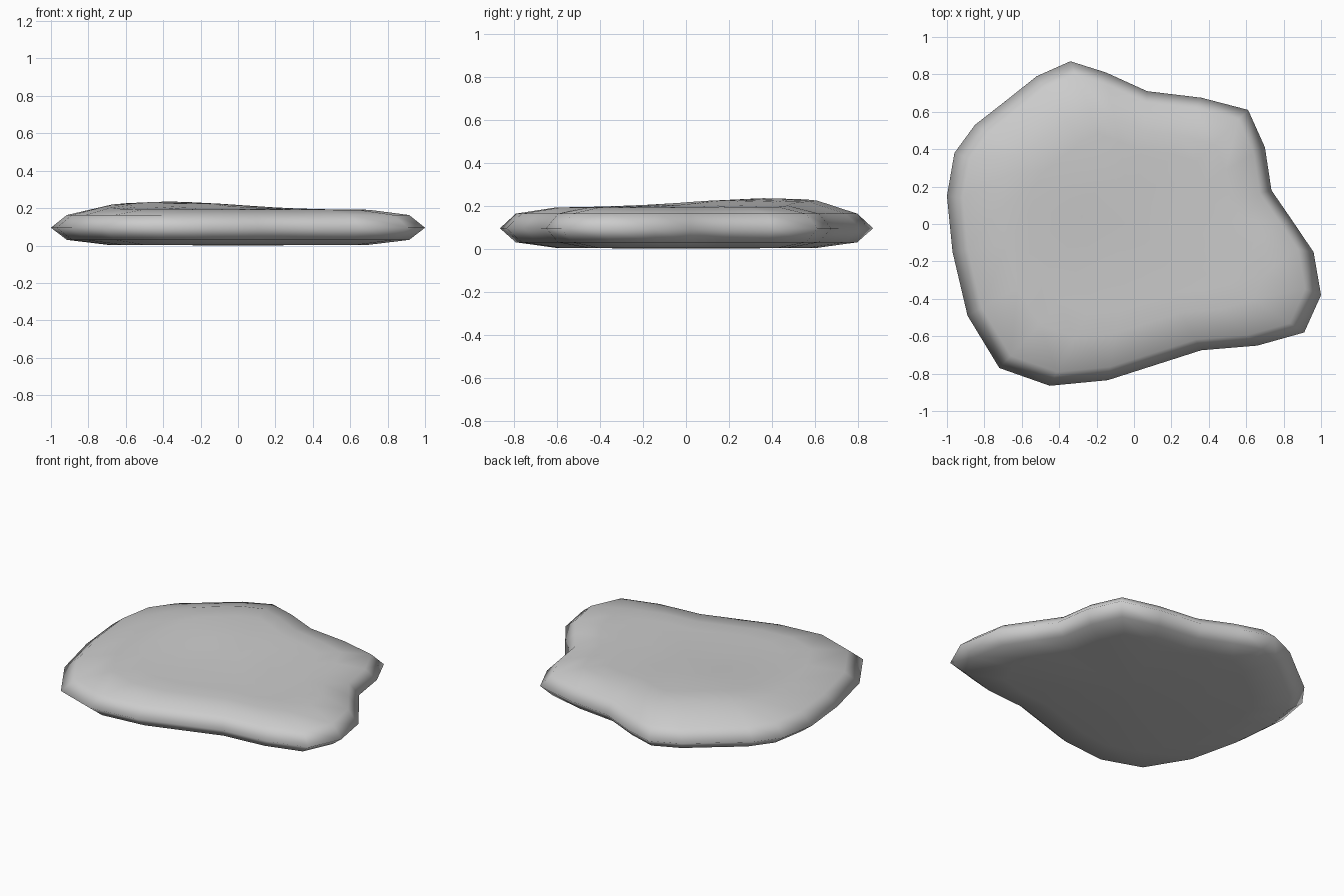
import bpy, bmesh, math

if "Cube" in bpy.data.objects:
    bpy.data.objects.remove(bpy.data.objects["Cube"])

# Irregular outline of the flat stone, seen from above
OUTLINE = [(-0.34, 0.87), (-0.15, 0.81), (0.07, 0.71), (0.36, 0.675), (0.61, 0.61),
           (0.70, 0.41), (0.735, 0.18), (0.845, 0.02), (0.96, -0.15), (1.0, -0.38),
           (0.91, -0.58), (0.66, -0.65), (0.36, -0.675), (0.11, -0.755), (-0.14, -0.835),
           (-0.45, -0.865), (-0.72, -0.77), (-0.89, -0.49), (-0.97, -0.15), (-1.0, 0.15),
           (-0.96, 0.38), (-0.85, 0.53), (-0.69, 0.655), (-0.52, 0.79)]


def top_height(x, y):
    # Nearly level top with a gentle rise towards the back left
    return 0.191 + 0.044 * math.exp(-((x + 0.36) ** 2 + (y - 0.37) ** 2) / 0.25)


def ring(bm, scale, z=None):
    verts = []
    for x, y in OUTLINE:
        x, y = x * scale, y * scale
        verts.append(bm.verts.new((x, y, top_height(x, y) if z is None else z)))
    return verts


bm = bmesh.new()
# Rings from underside, round the rim, to the top
rings = [ring(bm, 0.7, 0.004), ring(bm, 0.915, 0.03), ring(bm, 1.0, 0.095),
         ring(bm, 0.915, 0.163), ring(bm, 0.7), ring(bm, 0.55), ring(bm, 0.28)]
n = len(OUTLINE)
for a, b in zip(rings, rings[1:]):
    for i in range(n):
        j = (i + 1) % n
        bm.faces.new((a[i], a[j], b[j], b[i]))

# Close underside and top with fans
for loop, z in ((rings[0], 0.0), (rings[-1], top_height(0, 0))):
    c = bm.verts.new((0, 0, z))
    for i in range(n):
        bm.faces.new((loop[i], loop[(i + 1) % n], c))

bmesh.ops.recalc_face_normals(bm, faces=bm.faces[:])
for f in bm.faces:
    f.smooth = True
mesh = bpy.data.meshes.new("flat_stone")
bm.to_mesh(mesh)
bm.free()
stone = bpy.data.objects.new("flat_stone", mesh)
bpy.context.collection.objects.link(stone)
